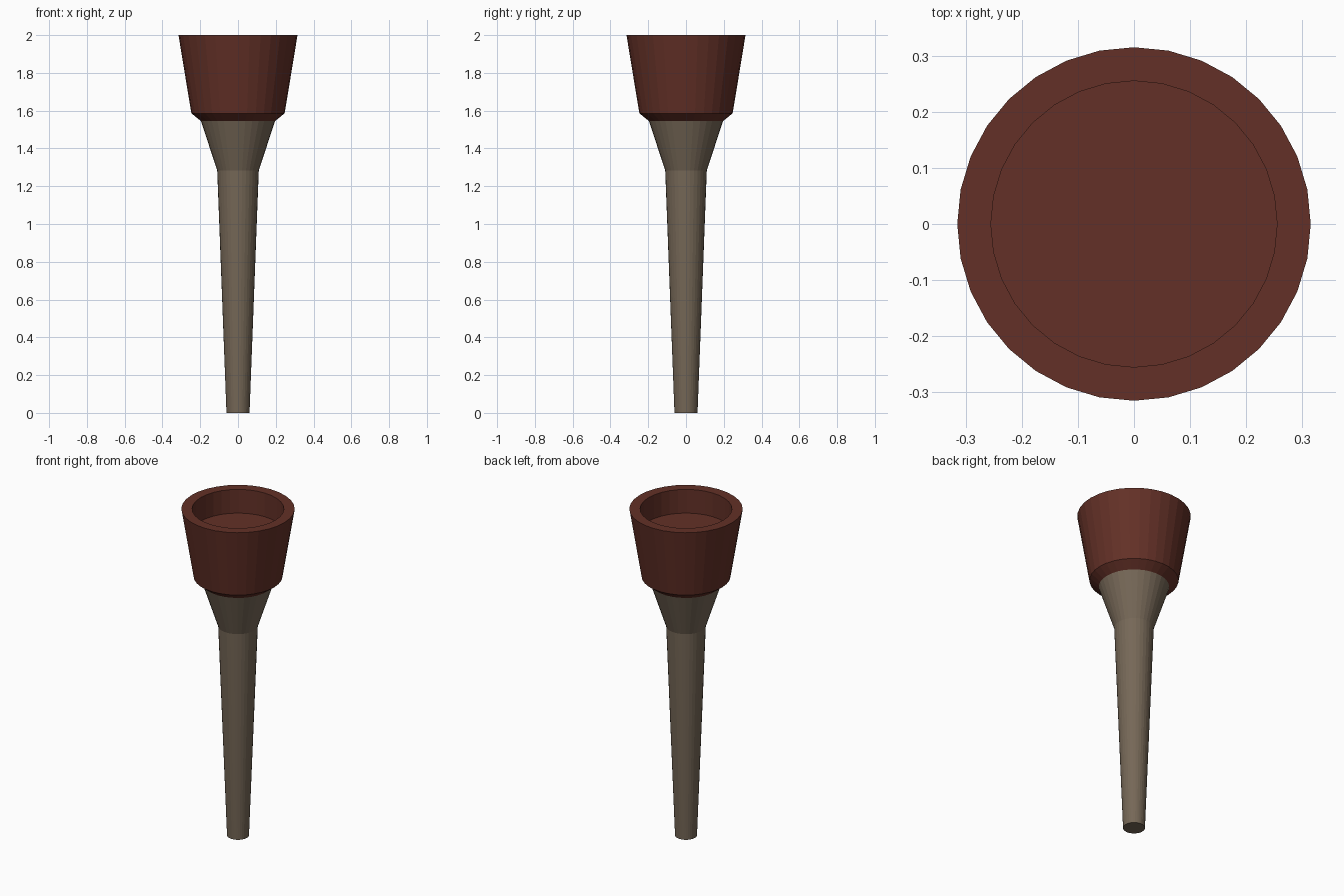
import bpy, bmesh, math

if "Cube" in bpy.data.objects:
    bpy.data.objects.remove(bpy.data.objects["Cube"])

SIDES = 32

def material(name, rgb):
    m = bpy.data.materials.new(name)
    m.diffuse_color = (*rgb, 1)
    m.use_nodes = True
    m.node_tree.nodes["Principled BSDF"].inputs["Base Color"].default_value = m.diffuse_color
    return m

def lathe(name, profile, mat):
    """Closed solid of revolution from (radius, z) points, capped at both ends."""
    bm = bmesh.new()
    rings = [[bm.verts.new((r * math.cos(2 * math.pi * i / SIDES),
                            r * math.sin(2 * math.pi * i / SIDES), z))
              for i in range(SIDES)] for r, z in profile]
    for a, b in zip(rings, rings[1:]):
        for i in range(SIDES):
            j = (i + 1) % SIDES
            bm.faces.new((a[i], a[j], b[j], b[i]))
    bm.faces.new(rings[0][::-1])
    bm.faces.new(rings[-1])
    bmesh.ops.recalc_face_normals(bm, faces=bm.faces)
    mesh = bpy.data.meshes.new(name)
    bm.to_mesh(mesh)
    bm.free()
    mesh.materials.append(mat)
    ob = bpy.data.objects.new(name, mesh)
    bpy.context.collection.objects.link(ob)
    return ob

red = material("dark red", (0.125, 0.030, 0.020))
taupe = material("taupe", (0.180, 0.137, 0.095))

# Tapered stem flaring out under the cup
lathe("stem", [(0.061, 0), (0.11, 1.283), (0.196, 1.545)], taupe)

# Cup with chamfered base and a shallow straight-sided recess
lathe("cup", [(0.196, 1.545), (0.247, 1.586), (0.315, 2.0),
              (0.255, 2.0), (0.255, 1.855)], red)
